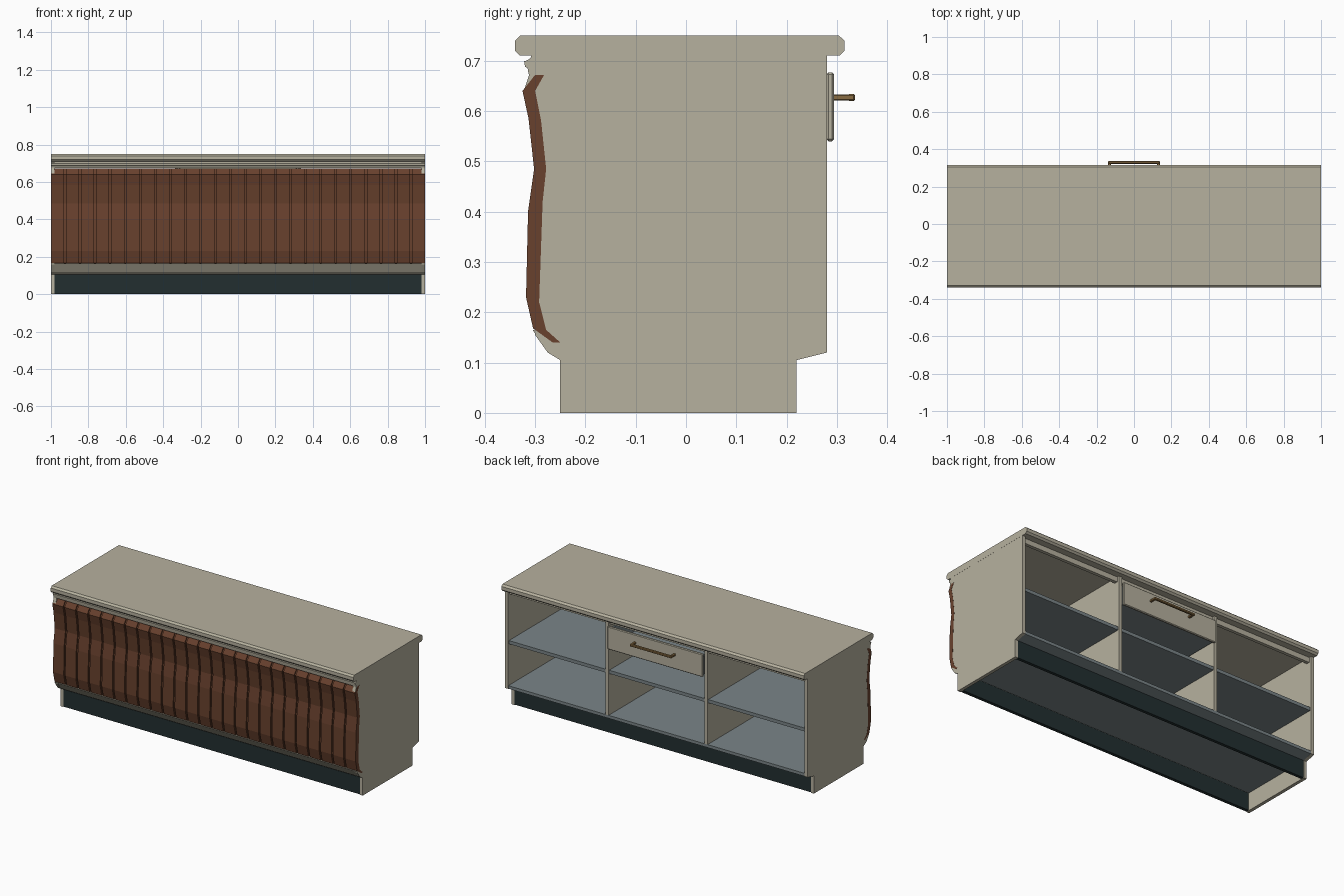
import bpy, bmesh

if "Cube" in bpy.data.objects:
    bpy.data.objects.remove(bpy.data.objects["Cube"])


def material(name, rgb):
    m = bpy.data.materials.new(name)
    m.diffuse_color = (*rgb, 1)
    m.use_nodes = True
    m.node_tree.nodes["Principled BSDF"].inputs["Base Color"].default_value = m.diffuse_color
    return m


CREAM = material("cream", (0.47, 0.44, 0.345))
WOOD = material("brown wood", (0.138, 0.052, 0.026))
DARK = material("dark plinth", (0.016, 0.028, 0.030))
SLATE = material("slate grey", (0.195, 0.234, 0.246))
BRASS = material("brass", (0.25, 0.15, 0.055))


def finish(bm, name, mat):
    bmesh.ops.recalc_face_normals(bm, faces=bm.faces[:])
    me = bpy.data.meshes.new(name)
    bm.to_mesh(me)
    bm.free()
    me.materials.append(mat)
    ob = bpy.data.objects.new(name, me)
    bpy.context.collection.objects.link(ob)
    return ob


def add_prism(bm, profile, x0, x1):
    """Extrude a y-z profile along x."""
    a = [bm.verts.new((x0, y, z)) for y, z in profile]
    b = [bm.verts.new((x1, y, z)) for y, z in profile]
    bm.faces.new(a)
    bm.faces.new(b[::-1])
    n = len(profile)
    for i in range(n):
        j = (i + 1) % n
        bm.faces.new((a[i], b[i], b[j], a[j]))


def prism(name, profile, spans, mat):
    bm = bmesh.new()
    for x0, x1 in spans:
        add_prism(bm, profile, x0, x1)
    return finish(bm, name, mat)


def box(name, x, y, z, mat, bevel=0):
    ob = prism(name, [(y[0], z[0]), (y[1], z[0]), (y[1], z[1]), (y[0], z[1])], [x], mat)
    if bevel:
        mod = ob.modifiers.new("edge", "BEVEL")
        mod.width, mod.segments = bevel, 1
    return ob


E = 0.9995   # outer face of the end panels
I = 0.98     # inner face of the end panels

# Countertop with chamfered long edges
prism("countertop", [(-0.33, 0.71), (0.305, 0.71), (0.315, 0.72), (0.315, 0.74),
                     (0.304, 0.75), (-0.33, 0.75), (-0.34, 0.74), (-0.34, 0.72)],
      [(-1, 1)], CREAM)

# End panels following the curved front
end_profile = [(-0.25, 0), (0.22, 0), (0.22, 0.105), (0.28, 0.12), (0.28, 0.71),
               (-0.308, 0.71), (-0.31, 0.70), (-0.312, 0.672), (-0.321, 0.645),
               (-0.305, 0.585), (-0.293, 0.485), (-0.305, 0.40), (-0.309, 0.23),
               (-0.30, 0.155), (-0.275, 0.12), (-0.25, 0.105)]
prism("end_panels", end_profile, [(-E, -I), (I, E)], CREAM)

# Curved wooden front: a backing sheet and vertical planks
outer = [(-0.30, 0.672), (-0.325, 0.64), (-0.313, 0.585), (-0.302, 0.485),
         (-0.314, 0.40), (-0.318, 0.23), (-0.304, 0.168), (-0.265, 0.14)]
inner = [(-0.25, 0.14), (-0.278, 0.165), (-0.292, 0.22), (-0.285, 0.42),
         (-0.278, 0.485), (-0.288, 0.58), (-0.30, 0.64), (-0.282, 0.672)]
recessed = [(y + 0.009, z) for y, z in outer]
prism("front_backing", recessed + inner, [(-1, 1)], WOOD)
COUNT, GAP = 25, 0.01
width = (2 + GAP) / COUNT
prism("front_planks", outer + recessed[::-1],
      [(-1 + i * width, -1 + (i + 1) * width - GAP) for i in range(COUNT)], WOOD)

# Rails above and below the wooden front
prism("front_top_rail", [(-0.30, 0.71), (-0.318, 0.70), (-0.322, 0.70), (-0.32, 0.688),
                         (-0.315, 0.686), (-0.313, 0.674), (-0.28, 0.674), (-0.28, 0.71)],
      [(-E, E)], CREAM)
prism("front_bottom_rail", [(-0.305, 0.165), (-0.298, 0.155), (-0.274, 0.12), (-0.25, 0.105),
                            (-0.23, 0.105), (-0.24, 0.14), (-0.275, 0.165)],
      [(-E, E)], CREAM)

# Plinth boards
box("plinth_front", (-I, I), (-0.249, -0.23), (0.002, 0.105), DARK)
box("plinth_back", (-I, I), (0.20, 0.218), (0.002, 0.108), DARK)

# Shelves
prism("bottom_shelf", [(-0.25, 0.106), (0.22, 0.106), (0.278, 0.12), (0.278, 0.138),
                       (-0.25, 0.138)], [(-I, I)], SLATE)
box("middle_shelf", (-I, I), (-0.278, 0.272), (0.385, 0.405), SLATE)

# Dividers and rail on the open side
for side, x in (("left", -0.327), ("right", 0.327)):
    box(side + "_divider", (x - 0.01, x + 0.01), (-0.277, 0.278), (0.138, 0.71), CREAM)
box("back_top_rail", (-I, I), (0.245, 0.265), (0.68, 0.71), CREAM)

# Drawer
box("drawer_front", (-0.315, 0.315), (0.279, 0.294), (0.54, 0.677), CREAM, 0.004)
box("drawer_box_bottom", (-0.305, 0.305), (-0.22, 0.279), (0.55, 0.56), SLATE)
for side, x in (("left", -0.31), ("right", 0.30)):
    box("drawer_box_" + side, (x, x + 0.01), (-0.22, 0.279), (0.55, 0.66), SLATE)
box("drawer_box_end", (-0.30, 0.30), (-0.22, -0.21), (0.56, 0.66), SLATE)

# Handle bar on two posts
box("handle_bar", (-0.138, 0.138), (0.322, 0.336), (0.620, 0.634), BRASS, 0.003)
for side, x in (("left", -0.138), ("right", 0.124)):
    box("handle_post_" + side, (x, x + 0.014), (0.292, 0.33), (0.621, 0.633), BRASS, 0.002)
